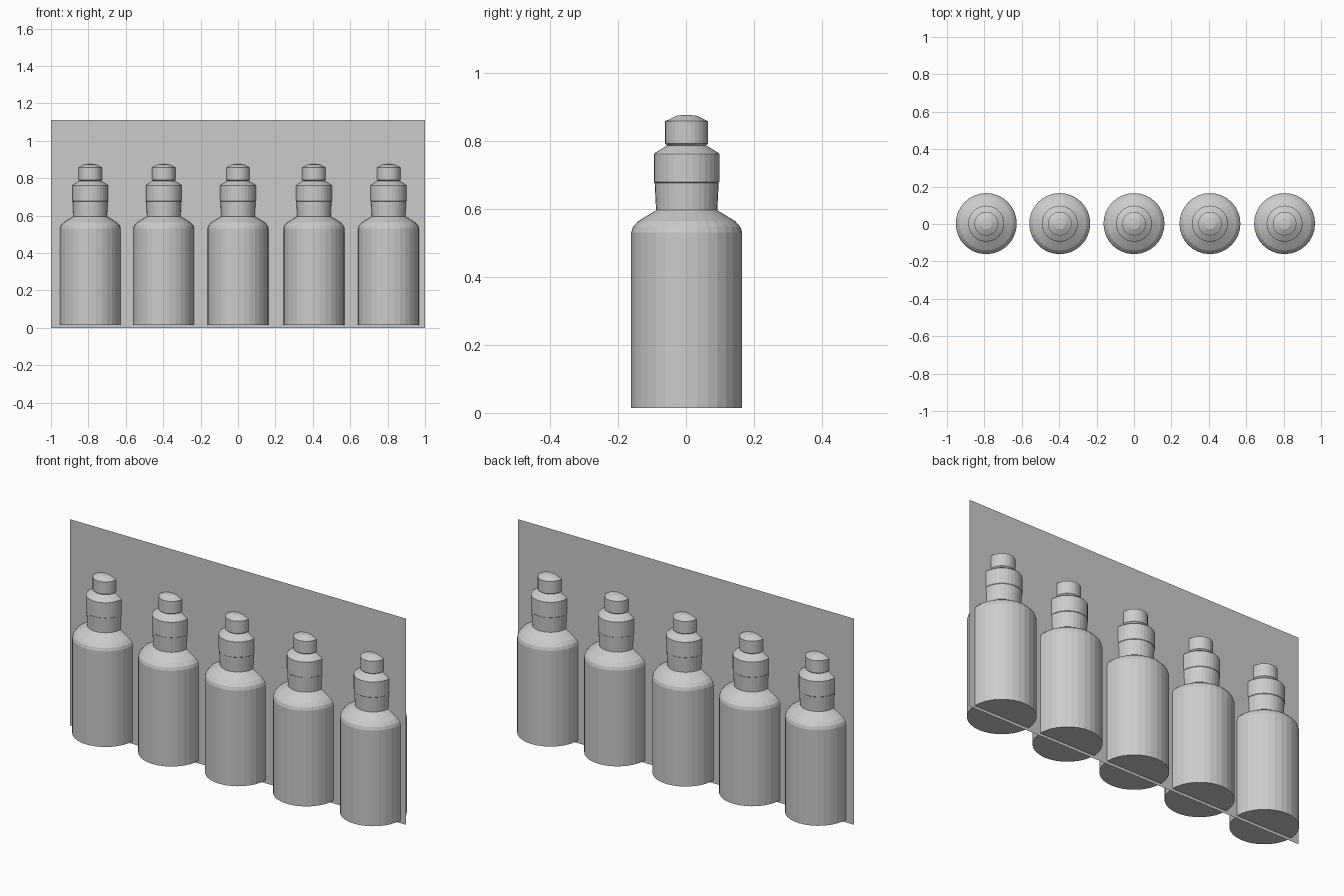
import bpy, bmesh
from math import radians

cube = bpy.data.objects.get("Cube")
if cube:
    bpy.data.objects.remove(cube, do_unlink=True)

# One plain grey for everything
grey = bpy.data.materials.new("plain_grey")
grey.use_nodes = True
colour = (0.6, 0.6, 0.6, 1)
grey.diffuse_color = colour
grey.node_tree.nodes["Principled BSDF"].inputs["Base Color"].default_value = colour


def add_object(name, bm, location=(0, 0, 0)):
    mesh = bpy.data.meshes.new(name)
    bm.to_mesh(mesh)
    bm.free()
    mesh.materials.append(grey)
    obj = bpy.data.objects.new(name, mesh)
    obj.location = location
    bpy.context.collection.objects.link(obj)
    return obj


def lathe(profile, sides=32):
    """Spin a radius/height profile around z and close it."""
    bm = bmesh.new()
    verts = [bm.verts.new((r, 0, z)) for r, z in profile]
    edges = [bm.edges.new(pair) for pair in zip(verts, verts[1:])]
    bmesh.ops.spin(bm, geom=verts + edges, cent=(0, 0, 0), axis=(0, 0, 1),
                   angle=radians(360), steps=sides)
    bmesh.ops.remove_doubles(bm, verts=bm.verts, dist=0.0005)
    bmesh.ops.recalc_face_normals(bm, faces=bm.faces)
    return bm


# Body with rounded shoulder, two-step neck, sloped collar and domed cap
BOTTLE = [
    (0, 0.015), (0.163, 0.015), (0.163, 0.53), (0.158, 0.546),
    (0.143, 0.563), (0.092, 0.594), (0.09, 0.596),
    (0.094, 0.676), (0.096, 0.678), (0.096, 0.76), (0.093, 0.764),
    (0.057, 0.786), (0.063, 0.791), (0.063, 0.857),
    (0.03, 0.873), (0, 0.876),
]

# Row of bottles
for number, x in enumerate((-0.79, -0.397, 0, 0.406, 0.805), 1):
    bottle = add_object(f"bottle_{number}", lathe(BOTTLE), (x, 0.002, 0))
    bpy.context.view_layer.objects.active = bottle
    bottle.select_set(True)
    bpy.ops.object.shade_flat()
    bottle.select_set(False)

# Thin upright sheet through the row, in two panels
for name, left, right in (("wide_panel", -1, 0.2), ("narrow_panel", 0.2, 1)):
    bm = bmesh.new()
    corners = ((left, 0), (right, 0), (right, 1.11), (left, 1.11))
    bm.faces.new([bm.verts.new((x, 0, z)) for x, z in corners])
    add_object(name, bm)
